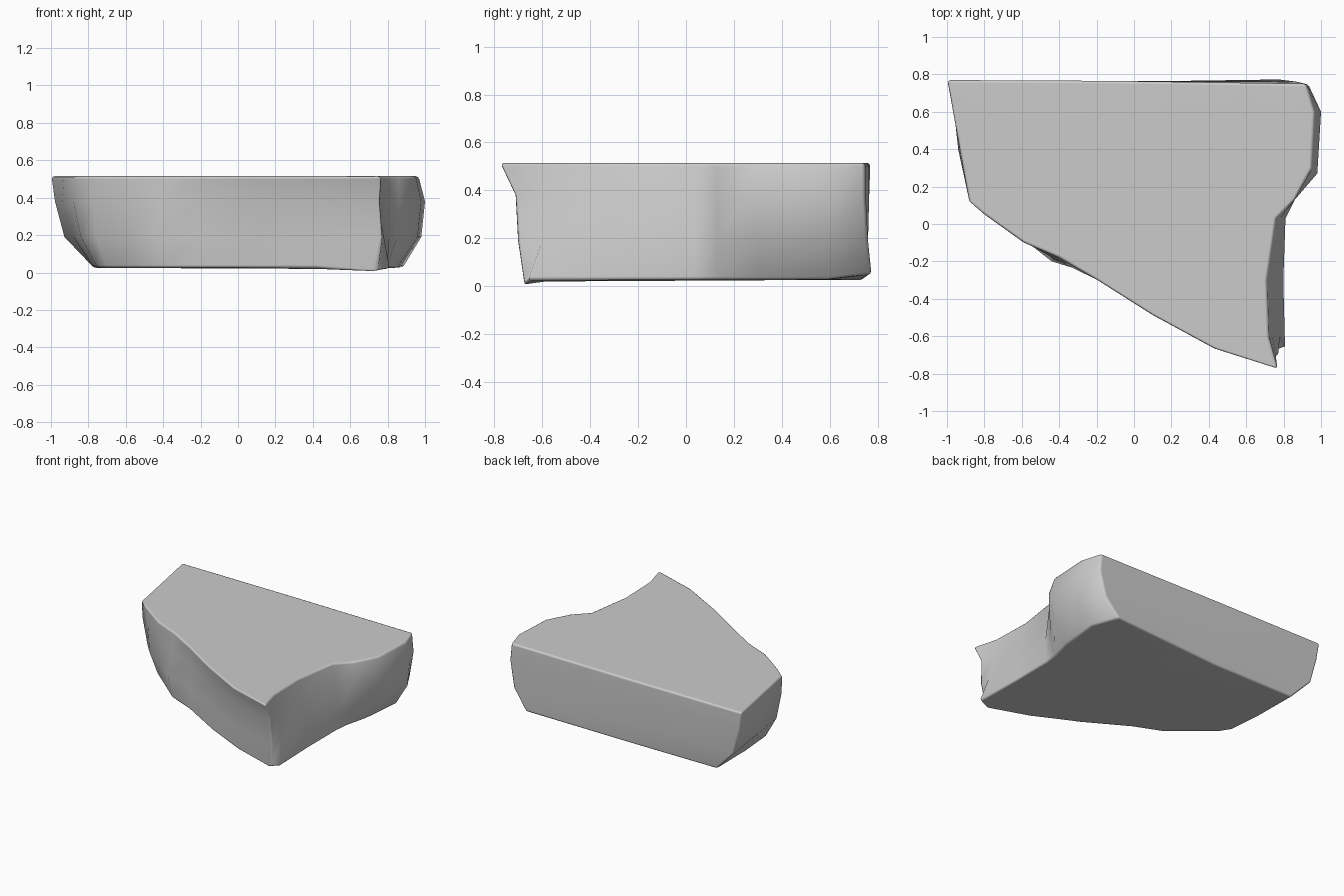
import bpy, bmesh

if "Cube" in bpy.data.objects:
    bpy.data.objects.remove(bpy.data.objects["Cube"])

# Outlines of the rock slab at four heights, counter-clockwise from the back left
top = [(-1, .77), (-.93, .40), (-.88, .12), (-.80, .05), (-.59, -.10), (-.40, -.18),
       (-.20, -.30), (.10, -.49), (.43, -.67), (.77, -.78), (.72, -.60), (.71, -.30),
       (.76, .03), (.86, .13), (.95, .30), (.965, .60), (.92, .75), (-.10, .765)]
upper = [(-.98, .765), (-.94, .40), (-.88, .13), (-.78, .05), (-.59, -.09), (-.42, -.19),
         (-.20, -.27), (.10, -.46), (.43, -.63), (.76, -.715), (.74, -.60), (.74, -.30),
         (.78, .03), (.86, .13), (.98, .27), (1, .60), (.93, .75), (-.10, .765)]
lower = [(-.93, .76), (-.88, .40), (-.84, .13), (-.76, .04), (-.58, -.09), (-.44, -.20),
         (-.21, -.27), (.10, -.45), (.42, -.61), (.77, -.705), (.78, -.60), (.78, -.30),
         (.81, .03), (.85, .13), (.96, .30), (.98, .60), (.89, .76), (-.10, .76)]
base = [(-.77, .74), (-.77, .40), (-.75, .14), (-.70, .06), (-.56, -.06), (-.42, -.18),
        (-.21, -.27), (.10, -.45), (.42, -.60), (.73, -.675), (.81, -.66), (.80, -.30),
        (.80, .03), (.81, .13), (.85, .30), (.88, .60), (.78, .775), (-.10, .74)]

# Loft the outlines into a closed block
bm = bmesh.new()
rings = [[bm.verts.new((x, y, z)) for x, y in outline]
         for outline, z in ((base, .025), (lower, .19), (upper, .38), (top, .515))]
rings[0][9].co.z = 0      # drooping front corner
rings[0][16].co.z = .05   # raised back right corner
n = len(top)
for a, b in zip(rings, rings[1:]):
    for i in range(n):
        j = (i + 1) % n
        bm.faces.new((a[i], a[j], b[j], b[i]))
bm.faces.new(rings[-1])
bm.faces.new(rings[0][::-1])
bmesh.ops.recalc_face_normals(bm, faces=bm.faces)

mesh = bpy.data.meshes.new("rock_slab")
bm.to_mesh(mesh)
bm.free()
slab = bpy.data.objects.new("rock_slab", mesh)
bpy.context.collection.objects.link(slab)

# Worn edges and smooth shading
bevel = slab.modifiers.new("worn_edges", "BEVEL")
bevel.width = .015
bevel.segments = 2
bevel.limit_method = 'ANGLE'
bevel.angle_limit = .8
for poly in mesh.polygons:
    poly.use_smooth = True
normals = slab.modifiers.new("even_shading", "WEIGHTED_NORMAL")
normals.keep_sharp = True
